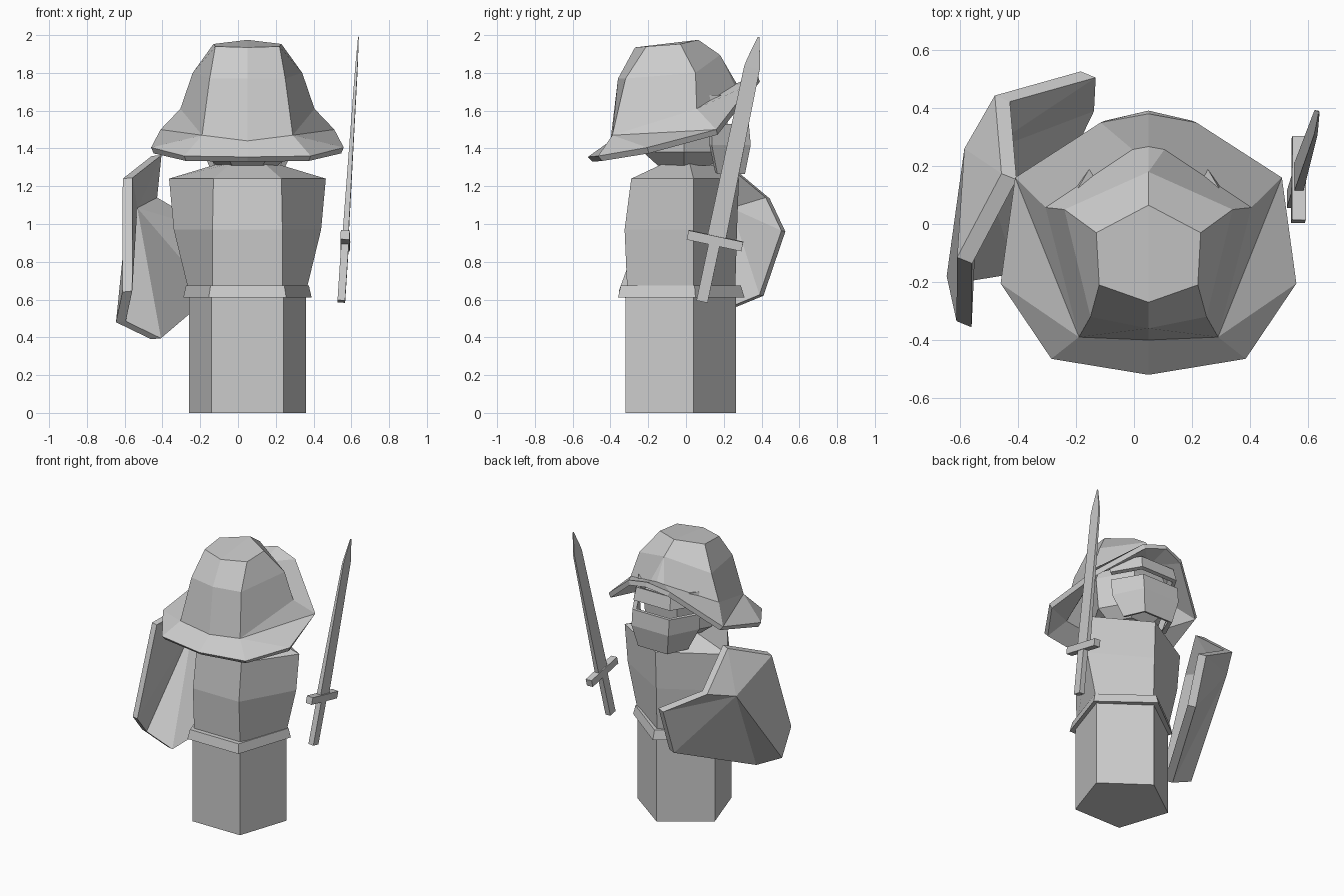
import bpy, bmesh
from mathutils import Vector

if "Cube" in bpy.data.objects:
    bpy.data.objects.remove(bpy.data.objects["Cube"])

CX = 0.05  # symmetry axis of the figure


def make(name, verts, faces, loc=(0, 0, 0)):
    me = bpy.data.meshes.new(name)
    me.from_pydata([tuple(v) for v in verts], [], faces)
    bm = bmesh.new()
    bm.from_mesh(me)
    bmesh.ops.recalc_face_normals(bm, faces=bm.faces)
    bm.to_mesh(me)
    bm.free()
    ob = bpy.data.objects.new(name, me)
    ob.location = loc
    bpy.context.collection.objects.link(ob)
    return ob


def loft(name, rings, loc=(0, 0, 0)):
    """Skin equal-sized closed rings and cap both ends."""
    n = len(rings[0])
    faces = [(r * n + i, r * n + (i + 1) % n, (r + 1) * n + (i + 1) % n, (r + 1) * n + i)
             for r in range(len(rings) - 1) for i in range(n)]
    faces += [tuple(range(n)), tuple(range((len(rings) - 1) * n, len(rings) * n))]
    return make(name, [p for r in rings for p in r], faces, loc)


def pent(z, side, front, yf, ys, yb):
    """Five-sided section: flat at -y, ridge at +y."""
    return [(-front, yf, z), (front, yf, z), (side, ys, z), (0, yb, z), (-side, ys, z)]


# Robe, torso and belt
loft("robe", [pent(0, .31, .19, -.32, .04, .265), pent(.64, .31, .19, -.32, .04, .265)], (CX, 0, 0))
loft("torso", [pent(.62, .305, .185, -.31, .04, .26), pent(.97, .39, .185, -.325, .04, .27),
               pent(1.24, .415, .18, -.29, .04, .28), pent(1.32, .15, .09, -.12, .02, .12)], (CX, 0, 0))
loft("belt", [pent(.61, .34, .205, -.36, .05, .31), pent(.675, .325, .195, -.345, .045, .29)], (CX, 0, 0))


# Head under the hat
def hexa(z, r):
    return [(r, 0, z), (r / 2, .87 * r, z), (-r / 2, .87 * r, z),
            (-r, 0, z), (-r / 2, -.87 * r, z), (r / 2, -.87 * r, z)]


loft("head", [hexa(1.31, .16), hexa(1.38, .25), hexa(1.6, .27), hexa(1.78, .2)], (CX, -.01, 0))


# Face guard: shell plates wrapped round the +y side, leaving an eye slit
def plate(name, levels):
    n = 4
    verts = [(x, y, z) for z, hw, sw, yf, ys in levels
             for x, y in ((-sw, ys), (-hw, yf), (hw, yf), (sw, ys))]
    faces = [(r * n + i, r * n + i + 1, (r + 1) * n + i + 1, (r + 1) * n + i)
             for r in range(len(levels) - 1) for i in range(n - 1)]
    ob = make(name, verts, faces, (CX, 0, 0))
    s = ob.modifiers.new("thick", 'SOLIDIFY')
    s.thickness, s.offset = .03, 0


plate("face_guard", [(1.27, .11, .17, .30, .16), (1.42, .14, .24, .33, .13), (1.53, .14, .25, .32, .13)])
plate("brow_guard", [(1.59, .14, .25, .31, .12), (1.68, .13, .24, .29, .10)])

# Hat: one half (front, side, back columns over three rings, then the brim), mirrored
hat_verts = [
    (0, -.27, 1.935), (.17, -.21, 1.94), (.18, -.03, 1.953), (0, .065, 1.975),      # crown
    (0, -.36, 1.77), (.20, -.32, 1.77), (.29, .05, 1.80), (0, .18, 1.895),          # middle
    (0, -.40, 1.44), (.24, -.39, 1.47), (.355, .057, 1.61), (.055, .257, 1.735), (0, .267, 1.745),
    (0, -.52, 1.355), (.335, -.465, 1.36), (.51, -.205, 1.405), (.46, .16, 1.50),   # brim
    (.165, .35, 1.745), (0, .38, 1.785)]
hat_faces = [(0, 1, 2, 3), (0, 4, 5, 1), (1, 5, 6, 2), (2, 6, 7, 3),
             (4, 8, 9, 5), (5, 9, 10, 6), (6, 10, 11, 7), (7, 11, 12),
             (8, 13, 14, 9), (9, 14, 15), (9, 15, 16), (9, 16, 10), (10, 16, 17, 11), (11, 17, 18, 12)]
hat = make("hat", hat_verts, hat_faces, (CX, 0, 0))
bm = bmesh.new()
bm.from_mesh(hat.data)
bm.faces.ensure_lookup_table()
if bm.faces[0].normal.z < 0:
    bmesh.ops.reverse_faces(bm, faces=bm.faces)
bm.to_mesh(hat.data)
bm.free()
hat.modifiers.new("mirror", 'MIRROR')
s = hat.modifiers.new("thick", 'SOLIDIFY')
s.thickness, s.offset = .035, -1

# Shield: notched outline fanned to a raised boss, with an offset inner side
outline = [(-.457, .174, 1.36), (-.48, .443, 1.135), (-.184, .526, .96), (-.19, .41, .62),
           (-.46, -.15, .39), (-.646, -.18, .48), (-.612, -.335, .64), (-.61, -.115, 1.24)]
outer = [Vector(p) for p in outline] + [Vector((-.585, .26, 1.08))]
inner = [p + Vector((.052, -.021, .005)) for p in outer]
n = len(outline)
faces = []
for i in range(n):
    j = (i + 1) % n
    faces += [(i, j, n), (n + 1 + j, n + 1 + i, 2 * n + 1), (j, i, n + 1 + i, n + 1 + j)]
make("shield", outer + inner, faces)

# Sword: sections along a leaning axis
base = Vector((.547, .085, .59))
axis = (Vector((.638, .385, 1.995)) - base).normalized()
across = Vector((.02, 1, 0))
across = (across - across.dot(axis) * axis).normalized()
flat = across.cross(axis)


def sword_part(name, sections):
    loft(name, [[base + axis * t + across * (w * a + off) + flat * th * b
                 for a, b in ((-1, -1), (1, -1), (1, 1), (-1, 1))] for t, w, th, off in sections])


sword_part("sword_grip", [(0, .03, .02, 0), (.34, .03, .02, 0)])
sword_part("sword_guard", [(.305, .148, .024, 0), (.355, .148, .024, 0)])
sword_part("sword_blade", [(.34, .05, .016, .005), (1.27, .042, .006, 0), (1.31, .035, .005, 0),
                           (1.435, .004, .002, 0)])
